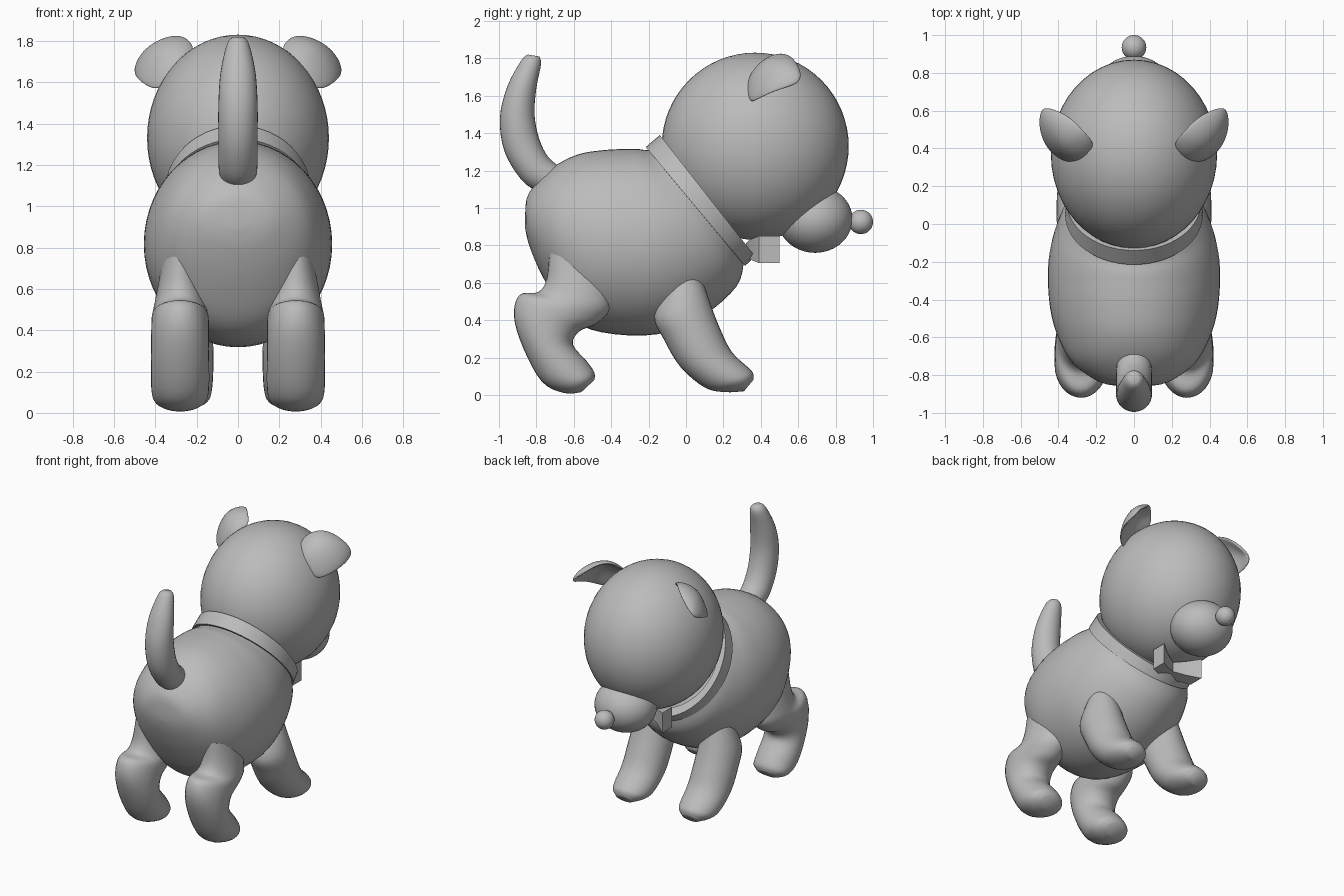
import bpy, bmesh, math
from mathutils import Vector

if "Cube" in bpy.data.objects:
    bpy.data.objects.remove(bpy.data.objects["Cube"])

grey = bpy.data.materials.new("plain grey")
grey.diffuse_color = (0.5, 0.5, 0.5, 1)
grey.use_nodes = True
grey.node_tree.nodes["Principled BSDF"].inputs["Base Color"].default_value = grey.diffuse_color


def finish(name, bm, angle=45):
    bmesh.ops.recalc_face_normals(bm, faces=bm.faces)
    me = bpy.data.meshes.new(name)
    bm.to_mesh(me)
    bm.free()
    me.materials.append(grey)
    me.shade_smooth()
    me.set_sharp_from_angle(angle=math.radians(angle))
    ob = bpy.data.objects.new(name, me)
    bpy.context.collection.objects.link(ob)
    return ob


def ball(name, centre, radii):
    bm = bmesh.new()
    bmesh.ops.create_uvsphere(bm, u_segments=48, v_segments=32, radius=1)
    for v in bm.verts:
        v.co = Vector(c + a * r for c, a, r in zip(centre, v.co, radii))
    return finish(name, bm)


def spline(a, b, c, d, t):
    return tuple(0.5 * (2 * q + (r - p) * t + (2 * p - 5 * q + 4 * r - s) * t * t
                 + (3 * q - p - 3 * r + s) * t ** 3) for p, q, r, s in zip(a, b, c, d))


def loft(name, sections, x=0, steps=4, seg=40, angle=60, closed=False):
    """Elliptical rings; each section is (y1, z1, y2, z2, half width)."""
    n = len(sections)
    rings = []
    if steps == 1:
        rings = list(sections)
    else:
        for i in range(n - 1):
            pts = [sections[min(max(j, 0), n - 1)] for j in range(i - 1, i + 3)]
            rings += [spline(*pts, k / steps) for k in range(steps)]
        rings.append(sections[-1])
    bm = bmesh.new()
    loops = []
    for y1, z1, y2, z2, w in rings:
        loop = []
        for k in range(seg):
            a = 2 * math.pi * k / seg
            f = math.cos(a) / 2
            loop.append(bm.verts.new((x + w * math.sin(a), (y1 + y2) / 2 + (y1 - y2) * f,
                                      (z1 + z2) / 2 + (z1 - z2) * f)))
        loops.append(loop)
    pairs = list(zip(loops, loops[1:]))
    if closed:
        pairs.append((loops[-1], loops[0]))
    for p, q in pairs:
        for k in range(seg):
            m = (k + 1) % seg
            bm.faces.new((p[k], p[m], q[m], q[k]))
    if not closed:
        bm.faces.new(loops[0])
        bm.faces.new(loops[-1])
    return finish(name, bm, angle)


# Head, muzzle and nose
ball("head", (0, 0.37, 1.33), (0.44, 0.5, 0.5))
ball("muzzle", (0, 0.69, 0.94), (0.21, 0.2, 0.18))
ball("nose", (0, 0.935, 0.925), (0.065, 0.065, 0.065))

# Body, from rump to neck
loft("body", [
    (-0.86, 0.97, -0.86, 0.89, 0.05), (-0.84, 1.08, -0.835, 0.79, 0.18),
    (-0.72, 1.21, -0.76, 0.62, 0.32), (-0.58, 1.285, -0.63, 0.42, 0.40),
    (-0.43, 1.31, -0.45, 0.335, 0.445), (-0.31, 1.315, -0.15, 0.325, 0.455),
    (-0.26, 1.315, 0.10, 0.43, 0.43), (-0.22, 1.31, 0.27, 0.58, 0.385),
    (-0.18, 1.31, 0.31, 0.71, 0.345)], seg=56)

# Collar band
loft("collar", [
    (-0.17, 1.27, 0.27, 0.74, 0.31), (-0.215, 1.325, 0.315, 0.69, 0.365),
    (-0.14, 1.39, 0.37, 0.74, 0.355), (-0.10, 1.335, 0.33, 0.79, 0.31)],
    steps=1, seg=56, angle=35, closed=True)

# Bow under the chin: two wings flaring from the middle
for s, side in ((-1, "left"), (1, "right")):
    bm = bmesh.new()
    rings = []
    for x, y0, y1, z0, z1 in ((0, 0.32, 0.40, 0.74, 0.81), (0.08, 0.34, 0.44, 0.725, 0.83),
                              (0.16, 0.39, 0.50, 0.705, 0.85)):
        rings.append([bm.verts.new((s * x, y, z)) for y, z in
                      ((y0, z0), (y1, z0), (y1, z1), (y0, z1))])
    for p, q in zip(rings, rings[1:]):
        for k in range(4):
            bm.faces.new((p[k], p[(k + 1) % 4], q[(k + 1) % 4], q[k]))
    bm.faces.new(rings[0])
    bm.faces.new(rings[-1])
    finish("bow_" + side, bm, 35)

# Tail, curving up from the rump
loft("tail", [
    (-0.80, 1.09, -0.66, 1.21, 0.09), (-0.88, 1.15, -0.735, 1.27, 0.095),
    (-0.97, 1.30, -0.785, 1.37, 0.095), (-0.995, 1.48, -0.81, 1.50, 0.095),
    (-0.955, 1.65, -0.80, 1.64, 0.085), (-0.88, 1.79, -0.775, 1.77, 0.055),
    (-0.845, 1.82, -0.785, 1.81, 0.03)], seg=28)

hind = [
    (-0.73, 0.76, -0.40, 0.66, 0.09), (-0.745, 0.62, -0.40, 0.53, 0.115),
    (-0.79, 0.55, -0.41, 0.45, 0.13), (-0.89, 0.535, -0.48, 0.38, 0.138),
    (-0.92, 0.42, -0.57, 0.34, 0.14), (-0.87, 0.25, -0.605, 0.27, 0.14),
    (-0.77, 0.07, -0.53, 0.18, 0.14), (-0.65, 0.01, -0.49, 0.12, 0.125),
    (-0.56, 0.015, -0.49, 0.08, 0.07)]
fore = [
    (-0.11, 0.58, 0.08, 0.64, 0.09), (-0.17, 0.42, 0.13, 0.49, 0.135),
    (-0.12, 0.30, 0.18, 0.36, 0.145), (-0.03, 0.15, 0.245, 0.23, 0.145),
    (0.10, 0.04, 0.34, 0.14, 0.135), (0.21, 0.015, 0.36, 0.11, 0.11),
    (0.31, 0.02, 0.36, 0.08, 0.06)]
# Ear rows from the base on the head out to the tip
ear = [
    [(0.19, 0.42, 1.75), (0.28, 0.32, 1.71), (0.37, 0.33, 1.54)],
    [(0.25, 0.48, 1.83), (0.39, 0.40, 1.80), (0.46, 0.39, 1.58)],
    [(0.33, 0.57, 1.82), (0.46, 0.53, 1.77), (0.505, 0.50, 1.63)],
    [(0.43, 0.61, 1.73), (0.475, 0.62, 1.70), (0.49, 0.60, 1.66)]]

# Legs and ears on both sides
for s, side in ((-1, "left"), (1, "right")):
    loft("hind_leg_" + side, hind, x=0.28 * s, seg=32)
    loft("front_leg_" + side, fore, x=0.265 * s, seg=32)
    bm = bmesh.new()
    grid = [[bm.verts.new((s * x, y, z)) for x, y, z in row] for row in ear]
    for p, q in zip(grid, grid[1:]):
        for k in range(2):
            bm.faces.new((p[k], p[k + 1], q[k + 1], q[k]))
    ob = finish("ear_" + side, bm, 180)
    sol = ob.modifiers.new("thickness", 'SOLIDIFY')
    sol.thickness = 0.03
    sol.offset = 0
    sub = ob.modifiers.new("smooth", 'SUBSURF')
    sub.levels = sub.render_levels = 3
